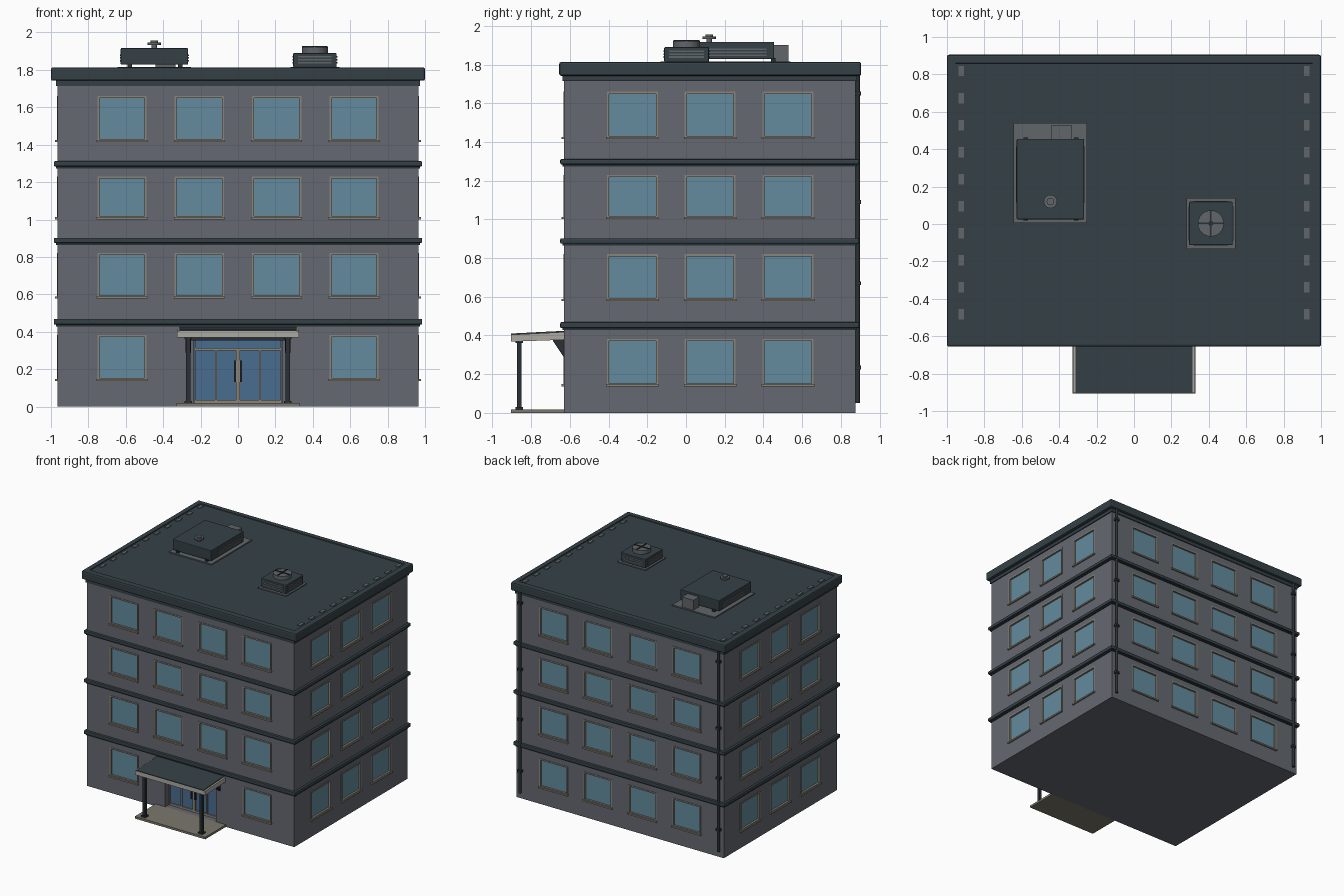
import bpy, bmesh, math
from mathutils import Matrix, Vector

if "Cube" in bpy.data.objects:
    bpy.data.objects.remove(bpy.data.objects["Cube"])


def mat(name, r, g, b):
    m = bpy.data.materials.new(name)
    m.diffuse_color = (r, g, b, 1)
    m.use_nodes = True
    m.node_tree.nodes["Principled BSDF"].inputs["Base Color"].default_value = m.diffuse_color
    return m


WALL = mat("wall_grey", 0.128, 0.138, 0.16)
ROOF = mat("roof_slate", 0.036, 0.053, 0.062)
GLASS = mat("window_glass", 0.125, 0.26, 0.34)
DOORGLASS = mat("door_glass", 0.065, 0.15, 0.28)
FRAME = mat("frame_taupe", 0.26, 0.235, 0.195)
FASCIA = mat("canopy_cream", 0.42, 0.40, 0.36)
PORCH = mat("porch_stone", 0.2, 0.185, 0.15)
METAL = mat("metal_grey", 0.12, 0.132, 0.142)
DARK = mat("dark_metal", 0.022, 0.03, 0.034)

X, Y0, Y1 = 0.965, -0.63, 0.875      # wall faces
FLOORS = [(0.142, 0.382), (0.583, 0.82), (1.007, 1.23), (1.42, 1.66)]


def finish(name, bm, m):
    bmesh.ops.recalc_face_normals(bm, faces=bm.faces)
    me = bpy.data.meshes.new(name)
    bm.to_mesh(me)
    bm.free()
    me.materials.append(m)
    ob = bpy.data.objects.new(name, me)
    bpy.context.collection.objects.link(ob)
    return ob


def boxes(name, m, items, bevel=0):
    """One object out of boxes given as (x0, x1, y0, y1, z0, z1)."""
    bm = bmesh.new()
    for x0, x1, y0, y1, z0, z1 in items:
        c = Vector(((x0 + x1) / 2, (y0 + y1) / 2, (z0 + z1) / 2))
        s = Matrix.Diagonal((abs(x1 - x0), abs(y1 - y0), abs(z1 - z0), 1))
        bmesh.ops.create_cube(bm, size=1, matrix=Matrix.Translation(c) @ s)
    if bevel:
        bmesh.ops.bevel(bm, geom=bm.edges[:], offset=bevel, segments=2,
                        affect='EDGES', profile=0.5)
    return finish(name, bm, m)


def cylinders(name, m, items, sides=20):
    """Vertical cylinders given as (x, y, z0, z1, radius)."""
    bm = bmesh.new()
    for x, y, z0, z1, r in items:
        bmesh.ops.create_cone(bm, cap_ends=True, segments=sides, radius1=r, radius2=r,
                              depth=z1 - z0, matrix=Matrix.Translation((x, y, (z0 + z1) / 2)))
    ob = finish(name, bm, m)
    for p in ob.data.polygons:
        p.use_smooth = abs(p.normal.z) < 0.5
    return ob


def prism(name, m, profile, spans):
    """A (y, z) profile extruded along x over each span."""
    bm = bmesh.new()
    for a, b in spans:
        f = bm.faces.new([bm.verts.new((a, y, z)) for y, z in profile])
        r = bmesh.ops.extrude_face_region(bm, geom=[f])
        bmesh.ops.translate(bm, vec=(b - a, 0, 0),
                            verts=[v for v in r["geom"] if isinstance(v, bmesh.types.BMVert)])
    return finish(name, bm, m)


def wall_box(side, u0, u1, z0, z1, d0, d1):
    """Box on a wall: u along the wall, d outward from it."""
    if side == "front":
        return (u0, u1, Y0 - d1, Y0 - d0, z0, z1)
    if side == "back":
        return (u0, u1, Y1 + d0, Y1 + d1, z0, z1)
    if side == "right":
        return (X + d0, X + d1, u0, u1, z0, z1)
    return (-X - d1, -X - d0, u0, u1, z0, z1)


# windows on all four walls
cuts, frames, glass, sills = [], [], [], []
for side in ("front", "back", "left", "right"):
    us = (-0.62, -0.207, 0.207, 0.62) if side in ("front", "back") else (-0.277, 0.125, 0.527)
    for i, (z0, z1) in enumerate(FLOORS):
        for u in us:
            if side == "front" and i == 0 and abs(u) < 0.3:
                continue
            a, b, t = u - 0.132, u + 0.132, 0.011
            cuts.append(wall_box(side, a, b, z0, z1, -0.022, 0.05))
            glass.append(wall_box(side, a, b, z0, z1, -0.021, -0.012))
            frames += [wall_box(side, a, a + t, z0, z1, -0.021, 0.004),
                       wall_box(side, b - t, b, z0, z1, -0.021, 0.004),
                       wall_box(side, a + t, b - t, z1 - t, z1, -0.021, 0.004),
                       wall_box(side, a + t, b - t, z0, z0 + t, -0.021, 0.004)]
            sills.append(wall_box(side, a - 0.004, b + 0.004, z0 - 0.006, z0 + 0.006, -0.005, 0.013))
cuts.append(wall_box("front", -0.237, 0.237, 0.018, 0.36, -0.065, 0.05))

# walls with openings cut out
walls = boxes("building_walls", WALL, [(-X, X, Y0, Y1, 0, 1.75)])
cutter = boxes("opening_cutter", WALL, cuts)
cutter.hide_render = True
mod = walls.modifiers.new("openings", 'BOOLEAN')
mod.operation, mod.solver, mod.object = 'DIFFERENCE', 'EXACT', cutter
dg = bpy.context.evaluated_depsgraph_get()
baked = bpy.data.meshes.new_from_object(walls.evaluated_get(dg))
walls.modifiers.clear()
walls.data = baked
bpy.data.objects.remove(cutter)
boxes("window_frames", FRAME, frames)
boxes("window_glass_panes", GLASS, glass)
boxes("window_sills", FRAME, sills)


def ring(out, z0, z1):
    return (-X - out, X + out, Y0 - out, Y1 + out, z0, z1)


# floor bands and the trim under the roof
boxes("floor_bands", ROOF, [ring(0.02, a, b) for a, b in
                            ((0.438, 0.469), (0.874, 0.902), (1.284, 1.312))], 0.007)
boxes("band_lips", DARK, [ring(0.007, z, z + 0.02) for z in (0.428, 0.864, 1.274)])
boxes("cornice_trim", ROOF, [ring(0.008, 1.715, 1.745)])

# roof slab with shallow sunken top
roof = boxes("roof_slab", ROOF, [(-1, 1, -0.655, 0.905, 1.742, 1.813)], 0.01)
bm = bmesh.new()
bm.from_mesh(roof.data)
top = max(bm.faces, key=lambda f: f.calc_center_median().z + f.calc_area())
top = max((f for f in bm.faces if f.normal.z > 0.9), key=lambda f: f.calc_area())
bmesh.ops.inset_region(bm, faces=[top], thickness=0.05)
bmesh.ops.inset_region(bm, faces=[top], thickness=0.002, depth=-0.006)
bm.to_mesh(roof.data)
bm.free()
boxes("roof_edge_blocks", METAL, [(s * 0.923 - 0.014, s * 0.923 + 0.014, y - 0.028, y + 0.028, 1.8, 1.812)
                                  for s in (-1, 1) for y in [0.818 - 0.1445 * i for i in range(10)]])

# large rooftop air unit
boxes("air_unit_pad", METAL, [(-0.645, -0.25, 0.005, 0.54, 1.8, 1.816)])
boxes("air_unit_feet", DARK, [(x - 0.012, x + 0.012, y - 0.012, y + 0.012, 1.81, 1.835)
                              for x in (-0.58, -0.31) for y in (0.03, 0.45)])
boxes("air_unit_body", ROOF, [(-0.627, -0.267, 0.025, 0.455, 1.828, 1.917)], 0.005)
boxes("air_unit_rear_box", METAL, [(-0.44, -0.333, 0.455, 0.53, 1.816, 1.9)])
boxes("air_unit_grilles", METAL, [(x - 0.005, x + 0.005, 0.115, 0.415, z, z + 0.008)
                                  for x in (-0.627, -0.267) for z in (1.845, 1.86, 1.875)])
cylinders("air_unit_vent", METAL, [(-0.447, 0.12, 1.91, 1.94, 0.015), (-0.447, 0.12, 1.932, 1.946, 0.036),
                                   (-0.447, 0.12, 1.946, 1.956, 0.02)])

# small rooftop fan unit
FX, FY = 0.411, 0.003
boxes("fan_unit_pad", METAL, [(FX - 0.131, FX + 0.131, FY - 0.136, FY + 0.136, 1.8, 1.816)])
boxes("fan_unit_body", ROOF, [(FX - 0.116, FX + 0.116, FY - 0.116, FY + 0.116, 1.814, 1.89)], 0.005)
slats = []
for z in (1.835, 1.85, 1.865):
    slats += [(FX - 0.09, FX + 0.09, FY - 0.12, FY + 0.12, z, z + 0.008),
              (FX - 0.12, FX + 0.12, FY - 0.09, FY + 0.09, z, z + 0.008)]
boxes("fan_unit_grilles", METAL, slats)
cylinders("fan_drum", METAL, [(FX, FY, 1.885, 1.922, 0.07)], 24)
boxes("fan_guard", DARK, [(FX - 0.068, FX + 0.068, FY - 0.004, FY + 0.004, 1.92, 1.927),
                          (FX - 0.004, FX + 0.004, FY - 0.068, FY + 0.068, 1.92, 1.927)])
cylinders("fan_hub", DARK, [(FX, FY, 1.92, 1.928, 0.014)])

# entrance doors, set back in the wall
D = -0.055
boxes("door_glass_panes", DOORGLASS, [wall_box("front", -0.237, 0.237, 0.018, 0.36, -0.064, D)])
bars = [wall_box("front", u - 0.005, u + 0.005, 0.018, 0.36 if abs(u) > 0.2 else 0.31, D - 0.005, D + 0.012)
        for u in (-0.231, -0.118, -0.006, 0.006, 0.118, 0.231)]
bars += [wall_box("front", -0.226, 0.226, a, b, D - 0.005, D + 0.01) for a, b in ((0.018, 0.035), (0.3, 0.312))]
boxes("door_frames", FRAME, bars)
boxes("door_handles", DARK, [wall_box("front", u - 0.005, u + 0.005, 0.13, 0.245, D + 0.008, D + 0.025)
                             for u in (-0.017, 0.017)])
boxes("door_lintel", DARK, [wall_box("front", -0.26, 0.26, 0.352, 0.372, -0.01, 0.01)])

# porch floor, columns and canopy
boxes("porch_floor", PORCH, [(-0.328, 0.328, -0.905, Y0, 0, 0.018)])
boxes("porch_columns", DARK, [(s * 0.265 - 0.012, s * 0.265 + 0.012, -0.874, -0.85, 0.018, 0.375) for s in (-1, 1)])
boxes("column_plates", DARK, [(s * 0.265 - 0.02, s * 0.265 + 0.02, -0.882, -0.842, z, z + 0.012)
                              for s in (-1, 1) for z in (0.018, 0.36)])
prism("canopy_slab", FASCIA, [(-0.903, 0.368), (Y0, 0.378), (Y0, 0.418), (-0.903, 0.404)], [(-0.326, 0.326)])
prism("canopy_roofing", ROOF, [(-0.905, 0.403), (Y0, 0.417), (Y0, 0.424), (-0.905, 0.41)], [(-0.312, 0.312)])
prism("canopy_brackets", DARK, [(Y0, 0.38), (-0.69, 0.375), (Y0, 0.285)], [(-0.28, -0.25), (0.25, 0.28)])

# drain pipes on the back corners
cylinders("drain_pipes", DARK, [(s * 0.925, 0.887, 0.05, 1.745, 0.012) for s in (-1, 1)], 12)
boxes("pipe_clamps", DARK, [(s * 0.925 - 0.018, s * 0.925 + 0.018, Y1 - 0.002, 0.903, z, z + 0.02)
                            for s in (-1, 1) for z in (0.225, 0.66, 1.08, 1.64)])
